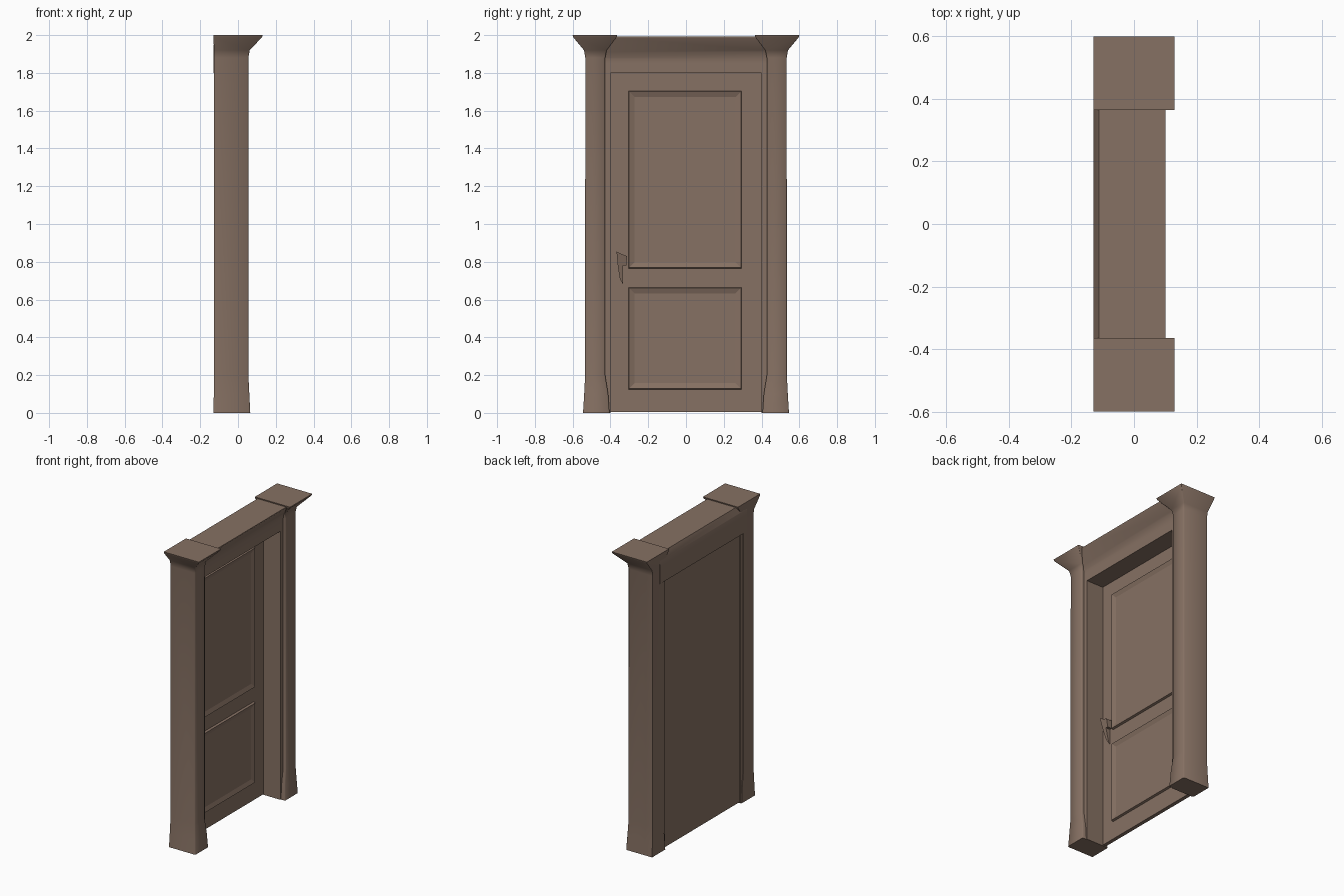
import bpy, bmesh, math

if "Cube" in bpy.data.objects:
    bpy.data.objects.remove(bpy.data.objects["Cube"])

wood = bpy.data.materials.new("brown_wood")
wood.diffuse_color = (0.24, 0.165, 0.125, 1)
wood.use_nodes = True
wood.node_tree.nodes["Principled BSDF"].inputs["Base Color"].default_value = wood.diffuse_color


def smooth(ob, angle):
    bpy.ops.object.select_all(action='DESELECT')
    ob.select_set(True)
    bpy.context.view_layer.objects.active = ob
    bpy.ops.object.shade_smooth_by_angle(angle=math.radians(angle))


def finish(bm, name, angle=50):
    bmesh.ops.recalc_face_normals(bm, faces=bm.faces)
    me = bpy.data.meshes.new(name)
    bm.to_mesh(me)
    bm.free()
    me.materials.append(wood)
    ob = bpy.data.objects.new(name, me)
    bpy.context.collection.objects.link(ob)
    smooth(ob, angle)
    return ob


def loft(name, rings, angle=50):
    """Skin a list of closed rings of points and cap both ends."""
    bm = bmesh.new()
    vs = [[bm.verts.new(p) for p in r] for r in rings]
    n = len(vs[0])
    for a, b in zip(vs, vs[1:]):
        for i in range(n):
            j = (i + 1) % n
            bm.faces.new((a[i], a[j], b[j], b[i]))
    bm.faces.new(vs[0][::-1])
    bm.faces.new(vs[-1])
    return finish(bm, name, angle)


def section(side, z, back, front, inner, outer, c=0.005):
    """Rectangle with softened front corners; side mirrors it in y."""
    pts = [(back, inner), (front - c, inner), (front, inner + c),
           (front, outer - c), (front - c, outer), (back, outer)]
    return [(x, side * y, z) for x, y in pts]


frame_parts = []
# Pillars with flared foot and capital, plus the inner jambs
for side in (-1, 1):
    frame_parts.append(loft("pillar", [section(side, *s) for s in (
        (0.00, -0.130, 0.065, 0.405, 0.545),
        (0.10, -0.128, 0.060, 0.412, 0.539),
        (0.20, -0.126, 0.055, 0.428, 0.534),
        (1.88, -0.126, 0.055, 0.428, 0.533),
        (1.92, -0.127, 0.062, 0.420, 0.540),
        (1.99, -0.130, 0.128, 0.367, 0.598, 0.001),
        (2.00, -0.130, 0.130, 0.365, 0.600, 0.001))]))
    frame_parts.append(loft("jamb", [[(x, side * y, z) for x, y in (
        (-0.123, 0.40), (0.035, 0.40), (0.035, 0.45), (-0.123, 0.45))]
        for z in (0, 1.85)]))

# Lintel with a cornice profile and a small chamfer at the rear top
cornice = [(-0.129, 1.80), (0.035, 1.80), (0.035, 1.875), (0.045, 1.91),
           (0.10, 1.985), (0.10, 1.992), (-0.112, 1.992), (-0.129, 1.95)]
frame_parts.append(loft("lintel", [[(x, y, z) for x, z in cornice]
                                   for y in (-0.46, 0.46)]))

# Fuse the frame into one clean shell
frame = frame_parts[0]
frame.name = "door_frame"
bpy.context.view_layer.objects.active = frame
for part in frame_parts[1:]:
    m = frame.modifiers.new("union", 'BOOLEAN')
    m.operation, m.solver, m.object = 'UNION', 'EXACT', part
    bpy.context.view_layer.objects.active = frame
    bpy.ops.object.modifier_apply(modifier=m.name)
    bpy.data.objects.remove(part)
smooth(frame, 50)

# Door leaf: gridded front, two panels with raised moulding, plain back
ys = [-0.40, -0.305, 0.295, 0.40]
zs = [0.005, 0.125, 0.665, 0.765, 1.705, 1.80]
bm = bmesh.new()
grid = [[bm.verts.new((-0.09, y, z)) for y in ys] for z in zs]
panels = []
for k in range(len(zs) - 1):
    for i in range(len(ys) - 1):
        f = bm.faces.new((grid[k][i], grid[k][i + 1],
                          grid[k + 1][i + 1], grid[k + 1][i]))
        if i == 1 and k in (1, 3):
            panels.append(f)
bm.normal_update()
rim = [e for e in bm.edges if e.is_boundary]
for thick, depth in ((0.006, 0.014), (0.040, -0.010)):
    bmesh.ops.inset_individual(bm, faces=panels, thickness=thick, depth=depth)
    bm.normal_update()
ext = bmesh.ops.extrude_edge_only(bm, edges=rim)["geom"]
for v in ext:
    if isinstance(v, bmesh.types.BMVert):
        v.co.x = -0.115
bmesh.ops.contextual_create(bm, geom=[e for e in ext
                            if isinstance(e, bmesh.types.BMEdge) and e.is_boundary])
finish(bm, "door_leaf", 8)

# Door handle: a curved grip that stands proud at the top and tapers down
outline = [(-0.368, 0.855), (-0.360, 0.77), (-0.350, 0.71), (-0.333, 0.68),
           (-0.333, 0.78), (-0.316, 0.78), (-0.312, 0.83), (-0.340, 0.840)]
loft("door_handle", [[(-0.092, y, z) for y, z in outline],
                     [(-0.082 + 0.042 * (z - 0.68) / 0.175, y, z)
                      for y, z in outline]])
